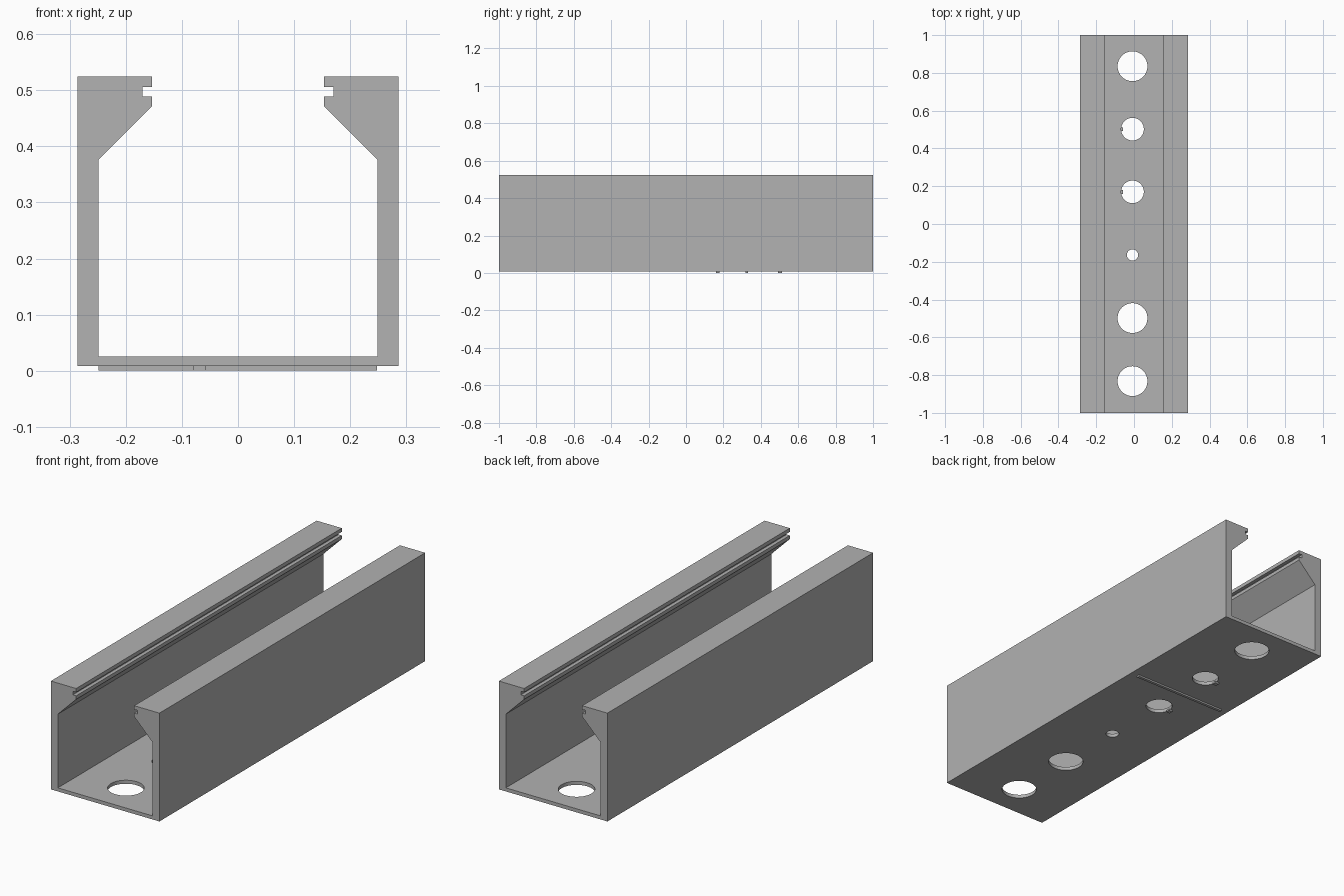
import bpy, bmesh
from mathutils import Matrix, Vector

old = bpy.data.objects.get("Cube")
if old:
    bpy.data.objects.remove(old, do_unlink=True)

grey = bpy.data.materials.new("mid grey")
grey.use_nodes = True
colour = (0.445, 0.445, 0.445, 1)
grey.diffuse_color = colour
grey.node_tree.nodes["Principled BSDF"].inputs["Base Color"].default_value = colour


def finish(name, bm):
    bmesh.ops.recalc_face_normals(bm, faces=bm.faces)
    mesh = bpy.data.meshes.new(name)
    bm.to_mesh(mesh)
    bm.free()
    mesh.materials.append(grey)
    obj = bpy.data.objects.new(name, mesh)
    bpy.context.collection.objects.link(obj)
    return obj


def box(name, x0, x1, y0, y1, z0, z1):
    bm = bmesh.new()
    size = Vector((x1 - x0, y1 - y0, z1 - z0))
    centre = Vector((x0 + x1, y0 + y1, z0 + z1)) / 2
    bmesh.ops.create_cube(bm, size=1, matrix=Matrix.Translation(centre) @ Matrix.Diagonal(size).to_4x4())
    return finish(name, bm)


BASE, FLOOR, TOP = 0.008, 0.025, 0.524

# Channel: half section from floor centre to outer base, mirrored and extruded
half = [(0.249, FLOOR), (0.249, 0.376), (0.153, 0.472), (0.153, 0.489),
        (0.170, 0.489), (0.170, 0.506), (0.153, 0.506), (0.153, TOP),
        (0.286, TOP), (0.286, BASE)]
section = half + [(-x, z) for x, z in reversed(half)]
bm = bmesh.new()
end = bm.faces.new([bm.verts.new((x, -1, z)) for x, z in section])
grown = bmesh.ops.extrude_face_region(bm, geom=[end], use_keep_orig=True)
bmesh.ops.translate(bm, vec=(0, 2, 0), verts=[v for v in grown["geom"] if isinstance(v, bmesh.types.BMVert)])
channel = finish("channel", bm)

# Mounting holes through the floor
HOLE_X = -0.008
holes = [(0.835, 0.079), (0.502, 0.06), (0.17, 0.06),
         (-0.164, 0.03), (-0.498, 0.079), (-0.832, 0.079)]
bm = bmesh.new()
for y, r in holes:
    bmesh.ops.create_cone(bm, cap_ends=True, segments=64, radius1=r, radius2=r, depth=0.1,
                          matrix=Matrix.Translation((HOLE_X, y, 0.016)))
cutter = finish("hole_cutter", bm)
cutter.hide_render = True

cut = channel.modifiers.new("holes", "BOOLEAN")
cut.operation = "DIFFERENCE"
cut.solver = "EXACT"
cut.object = cutter
bpy.context.view_layer.objects.active = channel
bpy.ops.object.select_all(action="DESELECT")
channel.select_set(True)
bpy.ops.object.modifier_apply(modifier=cut.name)
bpy.ops.object.shade_smooth_by_angle()
bpy.data.objects.remove(cutter, do_unlink=True)

# Raised divider bar under the floor
box("divider_bar", -0.249, 0.248, 0.318, 0.332, 0, BASE + 0.001)

# Small tabs at the edge of the two medium holes
for i, (y, r) in enumerate(holes[1:3]):
    edge = HOLE_X - r
    box(f"hole_tab_{i + 1}", edge - 0.012, edge + 0.01, y - 0.01, y + 0.01, 0, BASE + 0.001)
